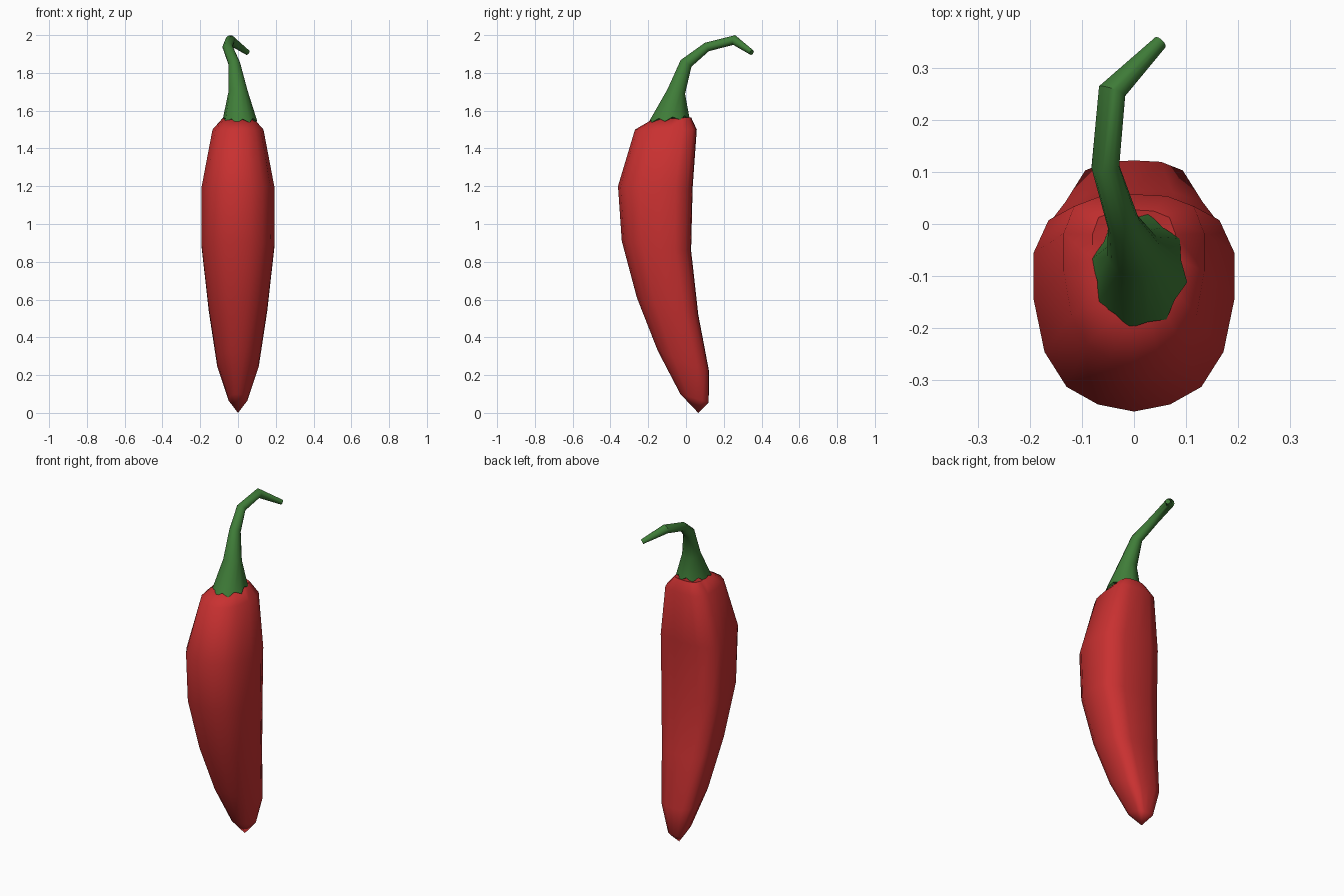
import bpy, bmesh, math
from mathutils import Vector

if "Cube" in bpy.data.objects:
    bpy.data.objects.remove(bpy.data.objects["Cube"])


def material(name, rgb):
    m = bpy.data.materials.new(name)
    m.diffuse_color = (*rgb, 1)
    m.use_nodes = True
    m.node_tree.nodes["Principled BSDF"].inputs["Base Color"].default_value = m.diffuse_color
    return m


def loft(name, rings, start, end, mat, angle):
    """Skin a list of closed rings, closing each end with a fan to a point."""
    bm = bmesh.new()
    loops = [[bm.verts.new(p) for p in r] for r in rings]
    n = len(loops[0])
    for a, b in zip(loops, loops[1:]):
        for i in range(n):
            j = (i + 1) % n
            bm.faces.new((a[i], a[j], b[j], b[i]))
    for loop, tip in ((loops[0], start), (loops[-1], end)):
        v = bm.verts.new(tip)
        for i in range(n):
            bm.faces.new((loop[i], loop[(i + 1) % n], v))
    bmesh.ops.recalc_face_normals(bm, faces=bm.faces)
    me = bpy.data.meshes.new(name)
    bm.to_mesh(me)
    bm.free()
    me.materials.append(mat)
    ob = bpy.data.objects.new(name, me)
    bpy.context.collection.objects.link(ob)
    bpy.context.view_layer.objects.active = ob
    ob.select_set(True)
    bpy.ops.object.shade_smooth_by_angle(angle=math.radians(angle))
    ob.select_set(False)


red = material("pepper red", (0.58, 0.03, 0.03))
green = material("stem green", (0.05, 0.205, 0.04))

# Pepper body: D-shaped section, round in front and flatter at the back
half = [(0, 0), (.36, .035), (.67, .12), (.89, .29), (1, .55),
        (1, .77), (.85, .93), (.47, .99), (0, 1)]
section = half + [(-u, v) for u, v in half[-2:0:-1]]
# half width, front y, front z, back y, back z
body = [(.05, -.03, .10, .12, .055), (.11, -.15, .33, .122, .22),
        (.155, -.26, .61, .065, .52), (.192, -.34, .91, .027, .86),
        (.193, -.36, 1.20, .035, 1.19), (.135, -.27, 1.50, .057, 1.50),
        (.08, -.18, 1.552, .027, 1.565)]
rings = [[(w * u, fy + (by - fy) * v, fz + (bz - fz) * v) for u, v in section]
         for w, fy, fz, by, bz in body]
loft("pepper_body", rings, (0, .065, 0), (0, -.08, 1.54), red, 60)

# Stem with scalloped cap: centre, ring normal, x radius, cross radius
stem = [((.01, -.09, 1.555), (0, 0, 1), .088, .106),
        ((0, -.052, 1.70), (-.08, .25, 1), .052, .049),
        ((-.02, 0, 1.85), (-.15, .6, 1), .031, .034),
        ((-.055, .11, 1.937), (-.05, 1, .5), .027, .025),
        ((-.042, .255, 1.974), (.35, 1, -.2), .027, .026),
        ((.05, .348, 1.908), (.7, .7, -.5), .014, .014)]
N = 16
rings = []
for k, (c, nrm, rx, ry) in enumerate(stem):
    nrm = Vector(nrm).normalized()
    ax = (Vector((1, 0, 0)) - nrm * nrm.x).normalized()
    ay = nrm.cross(ax)
    ring = []
    for i in range(N):
        a = 2 * math.pi * (i + .5) / N
        p = Vector(c) + ax * rx * math.cos(a) + ay * ry * math.sin(a)
        if k == 0:  # scallops hang over the shoulder, lower at the front
            s = 1 if i % 2 else -1
            p += Vector((math.cos(a), math.sin(a), 0)) * .006 * s
            p.z += .010 * math.sin(a) - .010 * s
        ring.append(p)
    rings.append(ring)
loft("stem", rings, (.01, -.09, 1.545), stem[-1][0], green, 50)
